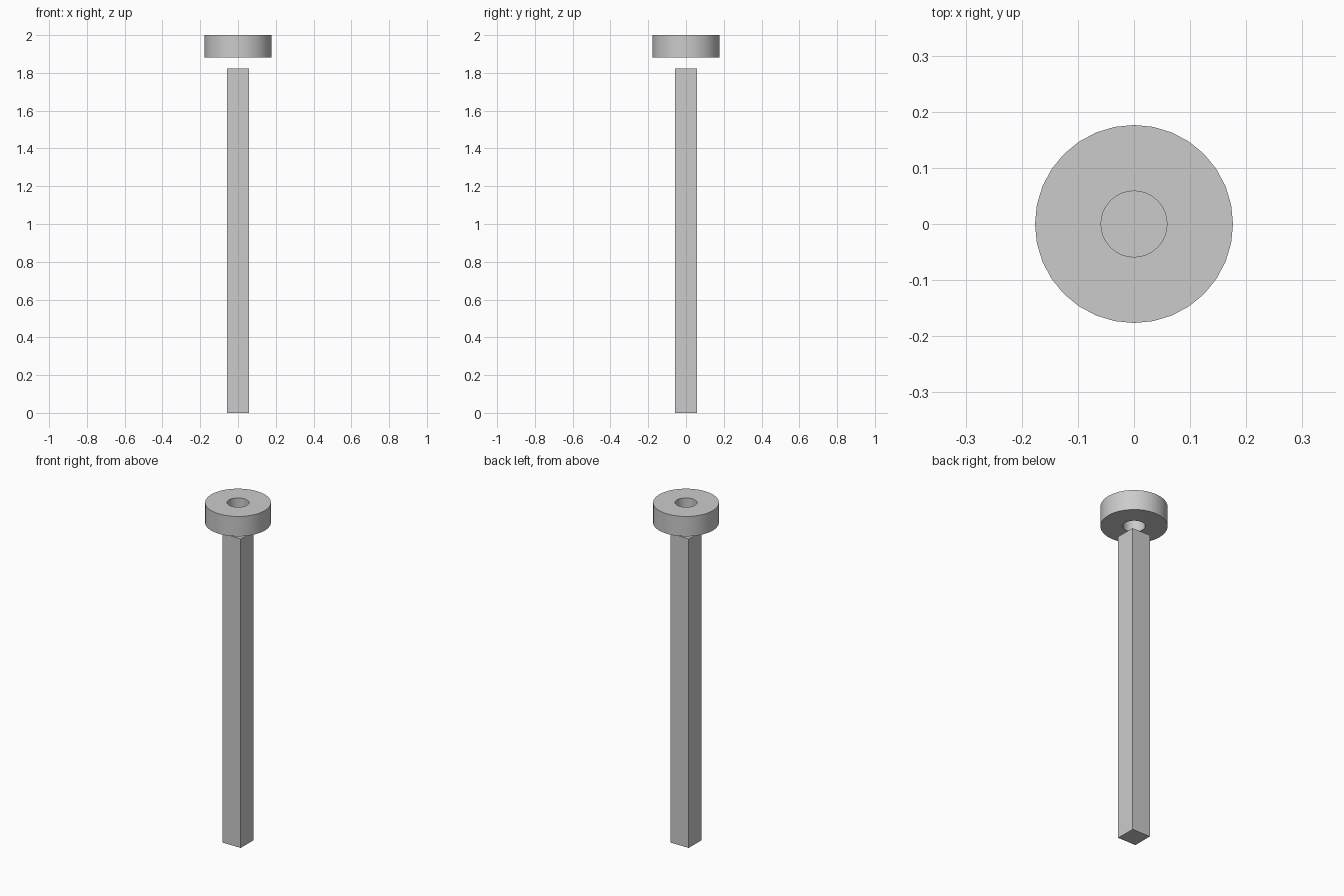
import bpy
import bmesh
import math

cube = bpy.data.objects.get("Cube")
if cube:
    bpy.data.objects.remove(cube, do_unlink=True)

U = 2 / 17          # module: the post is one unit wide
SIDES = 32

grey = bpy.data.materials.new("light grey")
grey.use_nodes = True
colour = (0.6, 0.6, 0.6, 1)
grey.diffuse_color = colour
grey.node_tree.nodes["Principled BSDF"].inputs["Base Color"].default_value = colour


def add_object(name, bm):
    bmesh.ops.recalc_face_normals(bm, faces=bm.faces)
    mesh = bpy.data.meshes.new(name)
    bm.to_mesh(mesh)
    bm.free()
    mesh.materials.append(grey)
    obj = bpy.data.objects.new(name, mesh)
    bpy.context.collection.objects.link(obj)
    return obj


# Square post
bm = bmesh.new()
bmesh.ops.create_cube(bm, size=1)
bmesh.ops.scale(bm, vec=(U, U, 15.5 * U), verts=bm.verts)
bmesh.ops.translate(bm, vec=(0, 0, 7.75 * U), verts=bm.verts)
add_object("post", bm)

# Floating ring with a round through hole: four loops bridged into a tube
bm = bmesh.new()
profile = [(1.5 * U, 16 * U), (1.5 * U, 2), (0.5 * U, 2), (0.5 * U, 16 * U)]
loops = []
for radius, z in profile:
    angles = [2 * math.pi * i / SIDES for i in range(SIDES)]
    loops.append([bm.verts.new((radius * math.cos(a), radius * math.sin(a), z))
                  for a in angles])
for a, b in zip(loops, loops[1:] + loops[:1]):
    for i in range(SIDES):
        j = (i + 1) % SIDES
        bm.faces.new((a[i], a[j], b[j], b[i]))
ring = add_object("ring", bm)

# Smooth walls, crisp rims
bpy.ops.object.select_all(action="DESELECT")
ring.select_set(True)
bpy.context.view_layer.objects.active = ring
bpy.ops.object.shade_smooth_by_angle(angle=math.radians(30))
